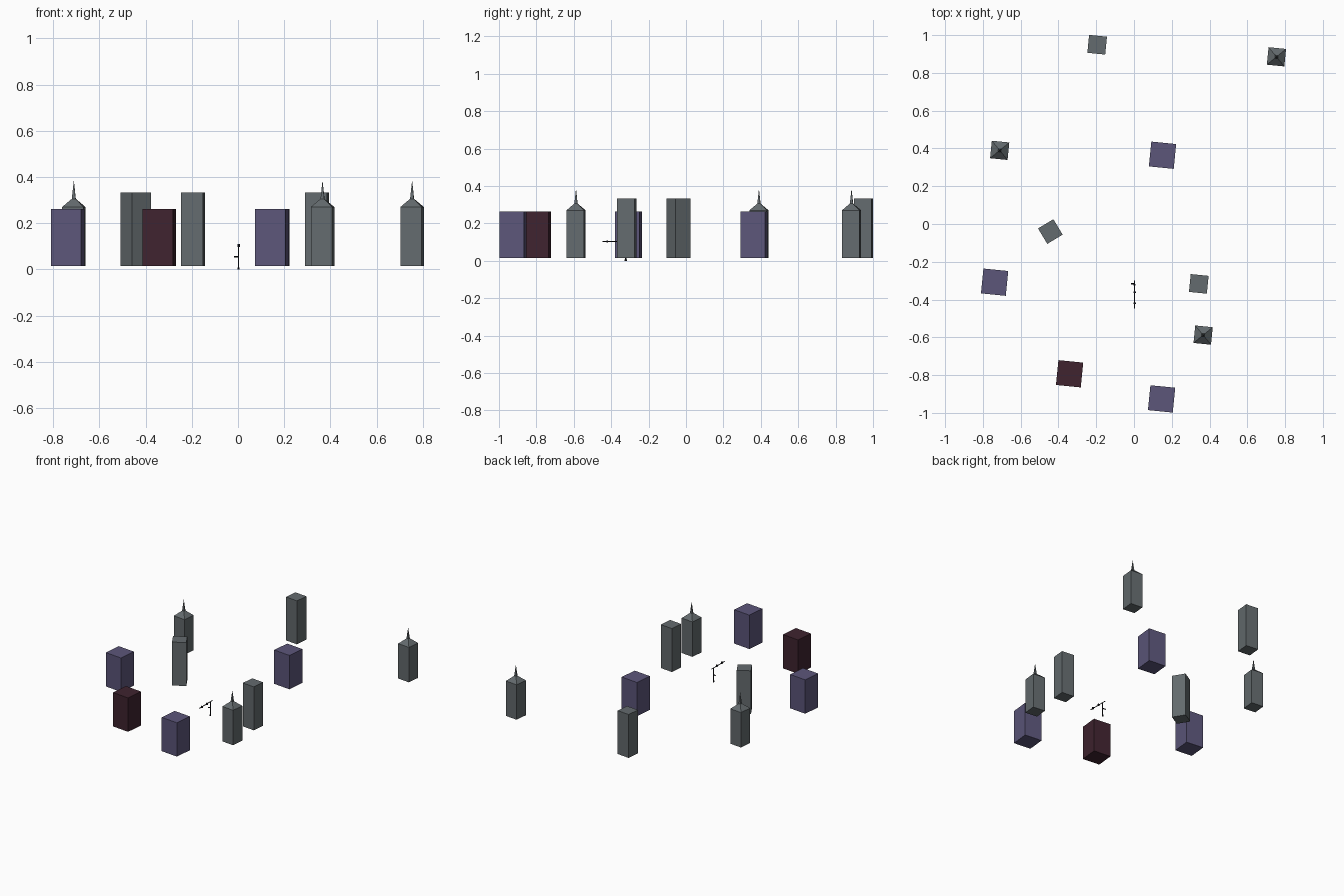
import bpy, bmesh, math
from mathutils import Matrix, Vector

if "Cube" in bpy.data.objects:
    bpy.data.objects.remove(bpy.data.objects["Cube"])


def material(name, rgb):
    m = bpy.data.materials.new(name)
    m.diffuse_color = (*rgb, 1)
    m.use_nodes = True
    m.node_tree.nodes["Principled BSDF"].inputs["Base Color"].default_value = m.diffuse_color
    return m


SLATE = material("slate grey", (0.127, 0.147, 0.156))
PURPLE = material("dusty purple", (0.107, 0.093, 0.195))
MAROON = material("dark maroon", (0.050, 0.017, 0.028))
BLACK = material("near black", (0.008, 0.008, 0.012))


def make(name, bm, mat, loc=(0, 0, 0), turn=0):
    bmesh.ops.recalc_face_normals(bm, faces=bm.faces)
    me = bpy.data.meshes.new(name)
    bm.to_mesh(me)
    bm.free()
    me.materials.append(mat)
    ob = bpy.data.objects.new(name, me)
    ob.location = loc
    ob.rotation_euler.z = math.radians(turn)
    bpy.context.collection.objects.link(ob)


def add_box(bm, size, centre):
    m = Matrix.Translation(centre) @ Matrix.Diagonal((*size, 1))
    bmesh.ops.create_cube(bm, size=1, matrix=m)


def add_pyramid(bm, side, z0, z1):
    c = [bm.verts.new((x * side / 2, y * side / 2, z0))
         for x, y in ((-1, -1), (1, -1), (1, 1), (-1, 1))]
    tip = bm.verts.new((0, 0, z1))
    for i in range(4):
        bm.faces.new((c[i], c[(i + 1) % 4], tip))


BASE = 0.015
TURN = -5.7


def block(name, x, y, side, top, mat, turn=TURN, spire=False):
    bm = bmesh.new()
    add_box(bm, (side, side, top - BASE), (0, 0, (top + BASE) / 2))
    if spire:
        add_pyramid(bm, side, top, 0.313)       # roof
        add_pyramid(bm, 0.018, 0.296, 0.386)    # needle
    make(name, bm, mat, (x, y, 0), turn)


# Tall flat towers
for i, (x, y, t) in enumerate([(-0.195, 0.949, TURN), (-0.443, -0.04, 31), (0.343, -0.317, TURN)]):
    block(f"tall_tower_{i}", x, y, 0.095, 0.332, SLATE, t)

# Towers with pointed roofs
for i, (x, y) in enumerate([(0.754, 0.885), (-0.711, 0.39), (0.366, -0.588)]):
    block(f"spire_tower_{i}", x, y, 0.093, 0.27, SLATE, spire=True)

# Wide low blocks
for i, (x, y) in enumerate([(0.151, 0.364), (-0.738, -0.308), (0.146, -0.926)]):
    block(f"purple_block_{i}", x, y, 0.132, 0.262, PURPLE)
block("maroon_block", -0.341, -0.793, 0.132, 0.262, MAROON)


# Small signal post with a long arm
def add_rod(bm, a, b, r):
    a, b = Vector(a), Vector(b)
    d = b - a
    m = Matrix.Translation((a + b) / 2) @ d.to_track_quat('Z', 'Y').to_matrix().to_4x4()
    bmesh.ops.create_cone(bm, cap_ends=True, segments=6, radius1=r, radius2=r,
                          depth=d.length, matrix=m)


PX, PY = 0.002, -0.322
bm = bmesh.new()
add_rod(bm, (PX, PY, 0), (PX, PY, 0.105), 0.003)
add_rod(bm, (PX, PY, 0), (PX, PY, 0.008), 0.006)
make("signal_post", bm, BLACK)
bm = bmesh.new()
add_rod(bm, (PX, -0.298, 0.103), (PX, -0.447, 0.103), 0.0028)
for y in (-0.362, -0.42):
    add_box(bm, (0.011, 0.008, 0.013), (PX + 0.002, y, 0.103))
make("signal_arm", bm, BLACK)
bm = bmesh.new()
add_rod(bm, (PX, PY + 0.006, 0.055), (-0.017, PY + 0.006, 0.055), 0.004)
make("post_handle", bm, BLACK)
